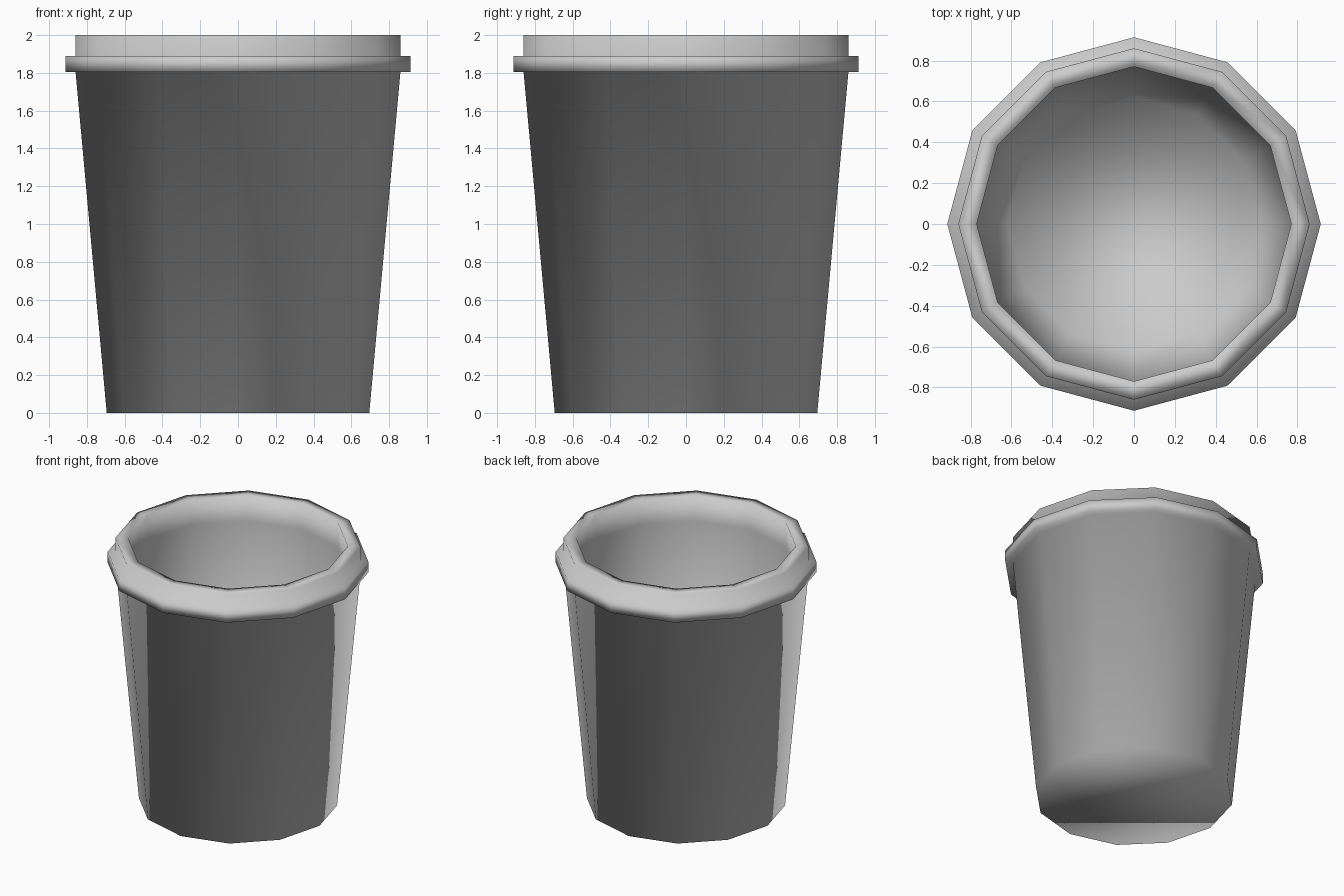
import bpy, bmesh
from math import cos, sin, pi

if "Cube" in bpy.data.objects:
    bpy.data.objects.remove(bpy.data.objects["Cube"])

SIDES = 12

# Cup cross-section (radius, z): outer base, wall, flange, collar, lip, inner wall, floor
PROFILE = [
    (0.695, 0.0), (0.86, 1.805), (0.914, 1.805), (0.914, 1.89),
    (0.86, 1.89), (0.86, 2.0), (0.77, 2.0), (0.77, 1.81), (0.62, 0.085),
]


def lathe(name, profile, sides):
    bm = bmesh.new()
    rings = [[bm.verts.new((r * cos(2 * pi * i / sides), r * sin(2 * pi * i / sides), z))
              for i in range(sides)] for r, z in profile]
    for a, b in zip(rings, rings[1:]):
        for i in range(sides):
            j = (i + 1) % sides
            bm.faces.new((a[i], a[j], b[j], b[i]))
    # Underside and inner floor
    bm.faces.new(rings[0][::-1])
    bm.faces.new(rings[-1])
    bmesh.ops.recalc_face_normals(bm, faces=bm.faces[:])
    for f in bm.faces:
        f.smooth = True
    mesh = bpy.data.meshes.new(name)
    bm.to_mesh(mesh)
    bm.free()
    obj = bpy.data.objects.new(name, mesh)
    bpy.context.collection.objects.link(obj)
    return obj


# Tapered bin with flanged rim
lathe("tapered_bin", PROFILE, SIDES)
